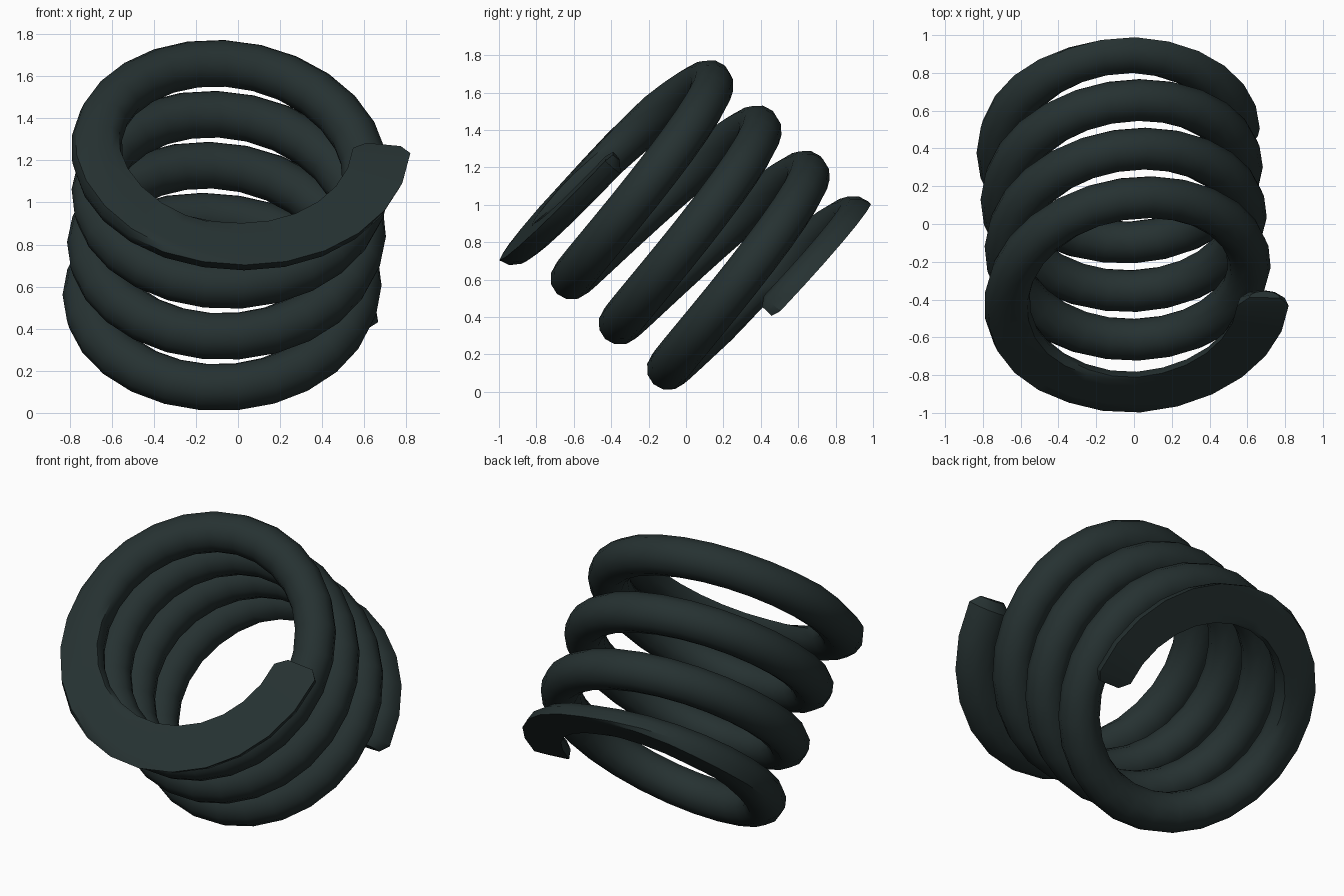
import bpy, bmesh, math
from mathutils import Vector

if "Cube" in bpy.data.objects:
    bpy.data.objects.remove(bpy.data.objects["Cube"])

# Tilted frame of the spring: axis n, ring directions e1 (sideways) and e2 (upwards)
n = Vector((0.06, -0.728, 0.686)).normalized()
e2 = Vector((0, 0.686, 0.728)).normalized()
e1 = e2.cross(n)
base = Vector((-0.085, 0, 0)) + e2 * 0.66

TURNS, PER_TURN, SIDES = 4, 26, 12
PITCH, TOP, BOTTOM = 0.353, 1.213, -0.026
WIRE, RADIUS = 0.114, 0.640


def ease(a):
    a = min(1, max(0, a))
    return a * a * (3 - 2 * a)


bm = bmesh.new()
rings = []
steps = TURNS * PER_TURN
for i in range(steps + 1):
    t = i / PER_TURN                                  # turns from the upper tip
    a = -2 * math.pi * t - math.radians(4) * (1 - i / steps)
    v = min(TOP, max(BOTTOM, 1.036 - PITCH * (t - 0.75)))  # closed end coils
    flare = 1 - ease((t - 0.2) / 0.45)                # upper end opens outwards
    r = RADIUS + 0.058 * flare
    out = e1 * math.cos(a) + e2 * math.sin(a)
    ring = []
    for k in range(SIDES):
        b = 2 * math.pi * k / SIDES
        rad = r + WIRE * (1 + 0.2 * flare) * math.cos(b)
        h = min(TOP, max(BOTTOM, v + WIRE * math.sin(b)))  # ground flat ends
        ring.append(bm.verts.new(base + out * rad + n * h))
    rings.append(ring)

for p, q in zip(rings, rings[1:]):
    for k in range(SIDES):
        j = (k + 1) % SIDES
        bm.faces.new((p[k], p[j], q[j], q[k]))

# Blunt rounded tips
for ring, prev in ((rings[0], rings[1]), (rings[-1], rings[-2])):
    mid = sum((x.co for x in ring), Vector()) / SIDES
    fwd = (mid - sum((x.co for x in prev), Vector()) / SIDES).normalized()
    tip = [bm.verts.new(mid + (x.co - mid) * 0.6 + fwd * 0.05) for x in ring]
    for x in tip:
        h = (x.co - base).dot(n)
        x.co += n * (min(TOP, max(BOTTOM, h)) - h)
        if ring is rings[0]:
            x.co += n * (TOP - (x.co - base).dot(n)) * 0.3
    for k in range(SIDES):
        j = (k + 1) % SIDES
        bm.faces.new((ring[k], ring[j], tip[j], tip[k]))
    bm.faces.new(tip)

bmesh.ops.remove_doubles(bm, verts=bm.verts, dist=0.0005)
bmesh.ops.recalc_face_normals(bm, faces=bm.faces)
mesh = bpy.data.meshes.new("coil_spring")
bm.to_mesh(mesh)
bm.free()

steel = bpy.data.materials.new("dark_green_steel")
steel.diffuse_color = (0.019, 0.031, 0.031, 1)
steel.use_nodes = True
steel.node_tree.nodes["Principled BSDF"].inputs["Base Color"].default_value = steel.diffuse_color
mesh.materials.append(steel)
spring = bpy.data.objects.new("coil_spring", mesh)
bpy.context.collection.objects.link(spring)
bpy.context.view_layer.objects.active = spring
spring.select_set(True)
bpy.ops.object.shade_smooth_by_angle(angle=math.radians(40))
